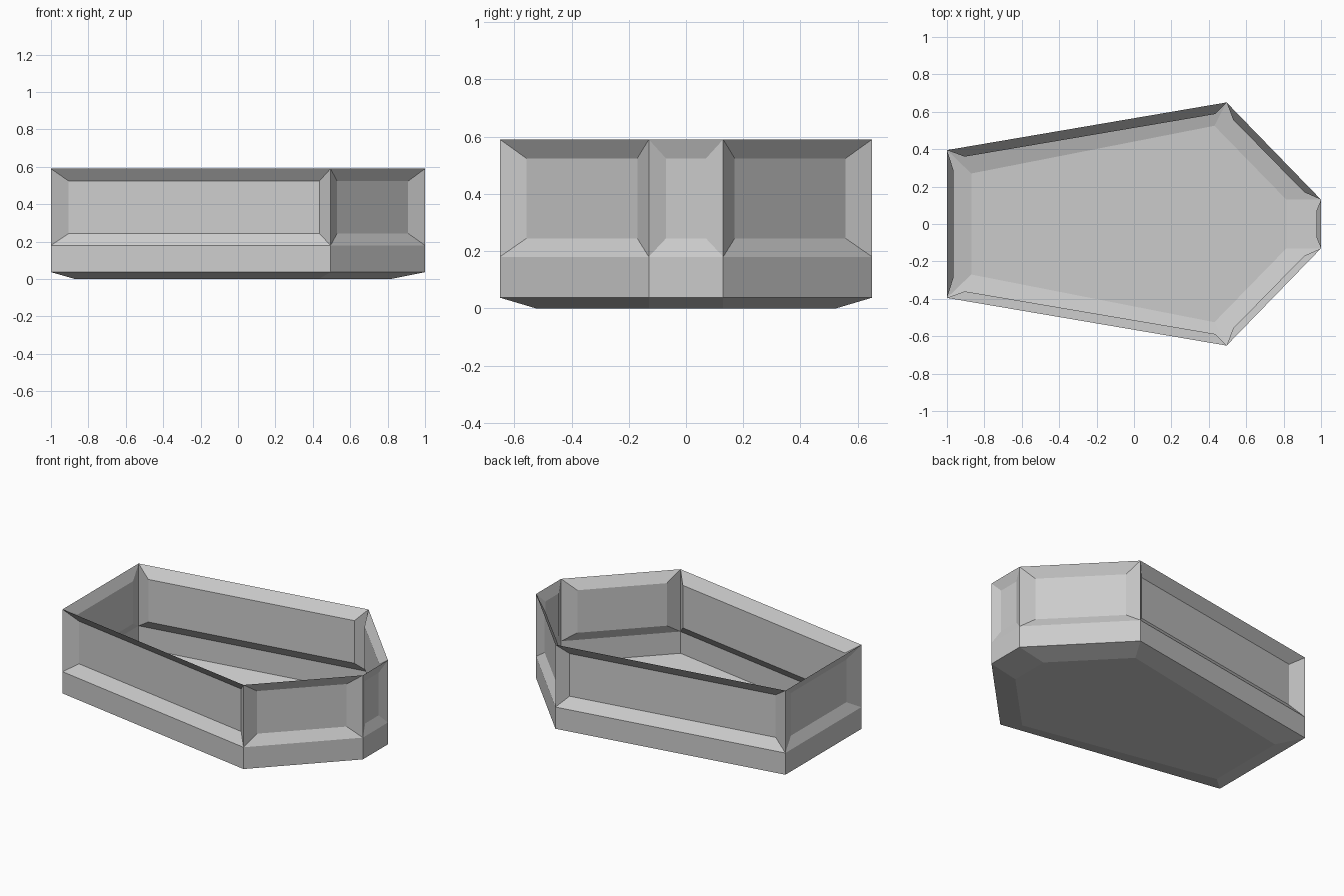
import bpy, bmesh

cube = bpy.data.objects.get("Cube")
if cube:
    bpy.data.objects.remove(cube, do_unlink=True)

grey = bpy.data.materials.new("plain grey")
grey.use_nodes = True
colour = (0.6, 0.6, 0.6, 1)
grey.diffuse_color = colour
grey.node_tree.nodes["Principled BSDF"].inputs["Base Color"].default_value = colour


def mirrored(half):
    """Close a half outline (+y side, foot to head) across the x axis, counter-clockwise."""
    return [(x, -y) for x, y in half] + half[::-1]


# Plan outlines of the six-sided box
outer = mirrored([(-1, 0.395), (0.495, 0.65), (1, 0.13)])
base = mirrored([(-0.87, 0.27), (0.43, 0.525), (0.815, 0.13)])

# Ends of each recessed wall panel, in the same order as the outline edges
long_panel = ((-0.905, -0.36), (0.435, -0.588))
slant_panel = ((0.53, -0.558), (0.91, -0.17))
head_panel = ((0.975, -0.07), (0.975, 0.07))
foot_panel = ((-0.965, 0.288), (-0.965, -0.288))


def flip(panel):
    (ax, ay), (bx, by) = panel
    return ((bx, -by), (ax, -ay))


panels = [long_panel, slant_panel, head_panel,
          flip(slant_panel), flip(long_panel), foot_panel]

RIM, PANEL_TOP, PANEL_LOW, LEDGE, FOOT = 0.59, 0.524, 0.244, 0.18, 0.037

bm = bmesh.new()


def ring(points, z):
    return [bm.verts.new((x, y, z)) for x, y in points]


floor = ring(base, 0)
foot = ring(outer, FOOT)
ledge = ring(outer, LEDGE)
rim = ring(outer, RIM)

# Floor, sloping underside and plain lower wall
bm.faces.new(floor[::-1])
for low, high in ((floor, foot), (foot, ledge)):
    for i in range(6):
        j = (i + 1) % 6
        bm.faces.new((low[i], low[j], high[j], high[i]))

# Upper wall: a recessed panel with a sloping frame on each side
for i, (a, b) in enumerate(panels):
    j = (i + 1) % 6
    frame = [ledge[i], ledge[j], rim[j], rim[i]]
    inner = ring((a, b), PANEL_LOW) + ring((b, a), PANEL_TOP)
    bm.faces.new(inner)
    for k in range(4):
        n = (k + 1) % 4
        bm.faces.new((frame[k], frame[n], inner[n], inner[k]))

mesh = bpy.data.meshes.new("open_box")
bm.to_mesh(mesh)
bm.free()
mesh.materials.append(grey)
box = bpy.data.objects.new("open_box", mesh)
bpy.context.collection.objects.link(box)
